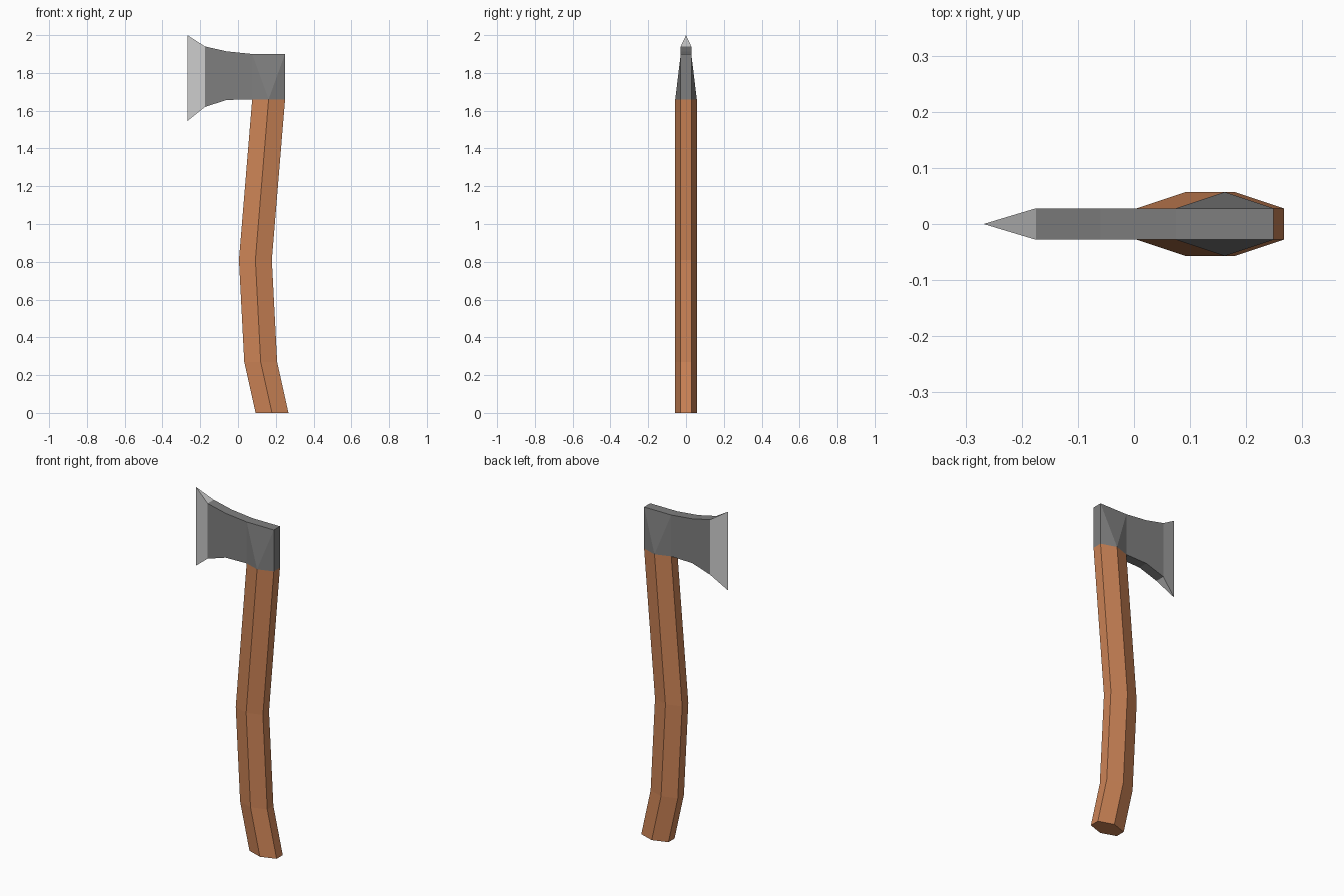
import bpy
import bmesh

default = bpy.data.objects.get("Cube")
if default:
    bpy.data.objects.remove(default, do_unlink=True)


def make_material(name, rgb):
    mat = bpy.data.materials.new(name)
    mat.use_nodes = True
    mat.diffuse_color = (*rgb, 1)
    mat.node_tree.nodes["Principled BSDF"].inputs["Base Color"].default_value = (*rgb, 1)
    return mat


def finish(name, bm, mat):
    bmesh.ops.remove_doubles(bm, verts=bm.verts, dist=0.0001)
    bmesh.ops.recalc_face_normals(bm, faces=bm.faces)
    mesh = bpy.data.meshes.new(name)
    bm.to_mesh(mesh)
    bm.free()
    mesh.materials.append(mat)
    obj = bpy.data.objects.new(name, mesh)
    bpy.context.collection.objects.link(obj)
    return obj


def bridge(bm, a, b):
    for i in range(len(a)):
        j = (i + 1) % len(a)
        bm.faces.new((a[i], a[j], b[j], b[i]))


wood = make_material("warm wood", (0.60, 0.227, 0.093))
iron = make_material("dark iron", (0.212, 0.212, 0.212))
steel = make_material("bright steel", (0.60, 0.60, 0.60))

THIN, WIDE = 0.028, 0.057   # half thickness of the flats and of the ridge
HALF = 0.087                # half width of the handle

# Handle: hexagonal section swept along a bent centre line
bm = bmesh.new()
rings = []
for x, z in ((0.18, 0), (0.12, 0.27), (0.092, 0.81), (0.162, 1.66)):
    section = ((-HALF, -THIN), (0, -WIDE), (HALF, -THIN),
               (HALF, THIN), (0, WIDE), (-HALF, THIN))
    rings.append([bm.verts.new((x + dx, y, z)) for dx, y in section])
for low, high in zip(rings, rings[1:]):
    bridge(bm, low, high)
bm.faces.new(rings[0])
bm.faces.new(rings[-1])
finish("handle", bm, wood)

# Axe head: flat slab of columns, ending in a socket with a ridged cheek
bm = bmesh.new()
columns = []
for x, low, high in ((-0.175, 1.62, 1.94), (-0.06, 1.657, 1.914),
                     (0.075, 1.66, 1.90), (0.249, 1.66, 1.90)):
    loop = ((-THIN, low), (-THIN, high), (THIN, high), (THIN, low))
    columns.append([bm.verts.new((x, y, z)) for y, z in loop])
for a, b in zip(columns[:2], columns[1:3]):
    bridge(bm, a, b)
inner, outer = columns[2:]
bm.faces.new((inner[1], outer[1], outer[2], inner[2]))
bm.faces.new(outer)
bm.faces.new(columns[0])
ridges = []
for side, low, high in ((-1, 0, 1), (1, 3, 2)):
    ridge = bm.verts.new((0.162, side * WIDE, 1.66))
    ridges.append(ridge)
    bm.faces.new((inner[low], ridge, inner[high]))
    bm.faces.new((ridge, outer[high], inner[high]))
    bm.faces.new((ridge, outer[low], outer[high]))
bm.faces.new((inner[0], ridges[0], outer[0], outer[3], ridges[1], inner[3]))
finish("axe_head", bm, iron)

# Cutting edge: flared wedge tapering to a sharp line
bm = bmesh.new()
base = [bm.verts.new((-0.175, y, z)) for y, z in
        ((-THIN, 1.62), (-THIN, 1.94), (THIN, 1.94), (THIN, 1.62))]
bottom = bm.verts.new((-0.268, 0, 1.545))
top = bm.verts.new((-0.268, 0, 2.0))
bm.faces.new((base[0], base[1], top, bottom))
bm.faces.new((base[2], base[3], bottom, top))
bm.faces.new((base[1], base[2], top))
bm.faces.new((base[3], base[0], bottom))
bm.faces.new(base)
finish("cutting_edge", bm, steel)
